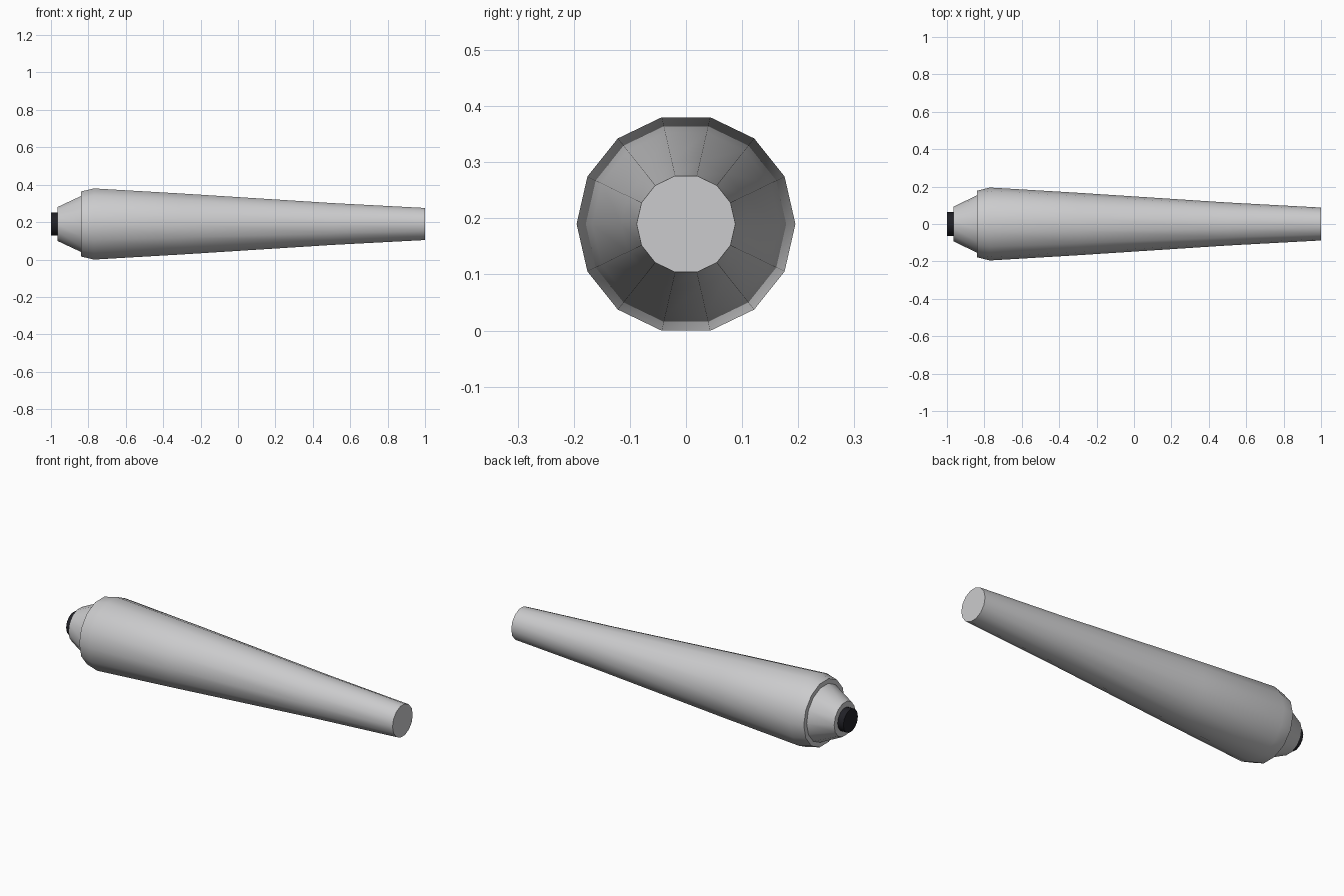
import bpy, bmesh, math

if "Cube" in bpy.data.objects:
    bpy.data.objects.remove(bpy.data.objects["Cube"])

SIDES = 14
CENTRE_Z = 0.19


def material(name, colour):
    mat = bpy.data.materials.new(name)
    mat.diffuse_color = (*colour, 1)
    mat.use_nodes = True
    mat.node_tree.nodes["Principled BSDF"].inputs["Base Color"].default_value = mat.diffuse_color
    return mat


def lathe(name, profile, mat):
    """Turn (x, radius) points around the x axis and cap both ends."""
    bm = bmesh.new()
    rings = []
    for x, r in profile:
        angles = [math.tau * i / SIDES for i in range(SIDES)]
        rings.append([bm.verts.new((x, r * math.cos(a), CENTRE_Z + r * math.sin(a)))
                      for a in angles])
    for a, b in zip(rings, rings[1:]):
        for i in range(SIDES):
            j = (i + 1) % SIDES
            bm.faces.new((a[i], a[j], b[j], b[i]))
    bm.faces.new(rings[0])
    bm.faces.new(rings[-1])
    bmesh.ops.recalc_face_normals(bm, faces=bm.faces)
    mesh = bpy.data.meshes.new(name)
    bm.to_mesh(mesh)
    bm.free()
    mesh.materials.append(mat)
    obj = bpy.data.objects.new(name, mesh)
    bpy.context.collection.objects.link(obj)
    # smooth round the barrel, crisp at the steps
    bpy.ops.object.select_all(action='DESELECT')
    obj.select_set(True)
    bpy.context.view_layer.objects.active = obj
    bpy.ops.object.shade_smooth_by_angle(angle=math.radians(30))
    return obj


grey = material("light grey", (0.6, 0.6, 0.61))
black = material("near black", (0.015, 0.015, 0.02))

# Long tapered body with stepped rear cone
lathe("tapered_body", [(-0.965, 0.093), (-0.84, 0.153), (-0.84, 0.178),
                       (-0.77, 0.195), (-0.3, 0.167), (0.5, 0.115),
                       (1.0, 0.088)], grey)

# Dark plug on the rear end
lathe("rear_plug", [(-1.0, 0.063), (-0.96, 0.063)], black)
